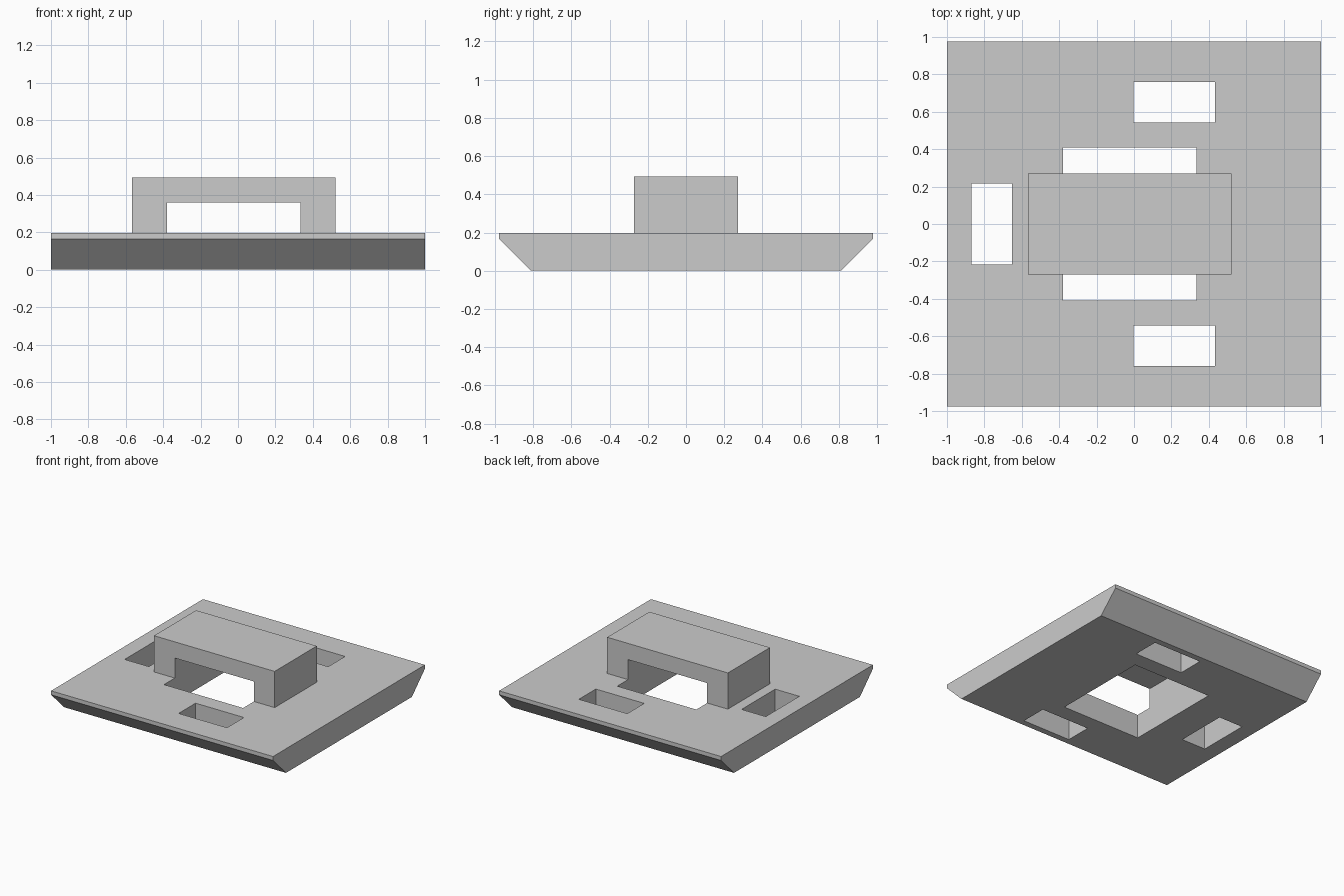
import bpy
import bmesh
from mathutils import Vector

cube = bpy.data.objects.get("Cube")
if cube:
    bpy.data.objects.remove(cube, do_unlink=True)

grey = bpy.data.materials.new("plain grey")
grey.use_nodes = True
colour = (0.6, 0.6, 0.6, 1)
grey.diffuse_color = colour
grey.node_tree.nodes["Principled BSDF"].inputs["Base Color"].default_value = colour


def extrude_profile(name, points, depth):
    """Turn a closed outline into a solid by sweeping it along depth."""
    bm = bmesh.new()
    face = bm.faces.new([bm.verts.new(p) for p in points])
    swept = bmesh.ops.extrude_face_region(bm, geom=[face])["geom"]
    verts = [v for v in swept if isinstance(v, bmesh.types.BMVert)]
    bmesh.ops.translate(bm, verts=verts, vec=Vector(depth))
    bmesh.ops.recalc_face_normals(bm, faces=bm.faces)
    mesh = bpy.data.meshes.new(name)
    bm.to_mesh(mesh)
    bm.free()
    mesh.materials.append(grey)
    obj = bpy.data.objects.new(name, mesh)
    bpy.context.collection.objects.link(obj)
    return obj


def cut_slot(target, x0, x1, y0, y1):
    """Cut a rectangular slot right through the plate."""
    corners = [(x0, y0, -0.1), (x1, y0, -0.1), (x1, y1, -0.1), (x0, y1, -0.1)]
    cutter = extrude_profile("slot_cutter", corners, (0, 0, 0.5))
    cutter.hide_render = True
    mod = target.modifiers.new("slot", "BOOLEAN")
    mod.operation = "DIFFERENCE"
    mod.solver = "EXACT"
    mod.object = cutter
    bpy.context.view_layer.objects.active = target
    bpy.ops.object.modifier_apply(modifier=mod.name)
    bpy.data.objects.remove(cutter, do_unlink=True)


# Base plate with bevelled front and back undersides
TOP = 0.197
half = [(0.81, 0), (0.977, 0.165), (0.977, TOP)]
outline = half + [(-y, z) for y, z in reversed(half)]
base = extrude_profile("base_plate", [(-1, y, z) for y, z in outline], (2, 0, 0))

# Central opening, side slot and the front and back slots
INNER_L, INNER_R = -0.38, 0.333
cut_slot(base, INNER_L, INNER_R, -0.41, 0.41)
cut_slot(base, -0.87, -0.652, -0.216, 0.216)
for y0, y1 in ((-0.76, -0.542), (0.542, 0.76)):
    cut_slot(base, -0.003, 0.433, y0, y1)

# Bridge spanning the central opening
arch = [(-0.567, TOP), (-0.567, 0.492), (0.52, 0.492), (0.52, TOP),
        (INNER_R, TOP), (INNER_R, 0.36), (INNER_L, 0.36), (INNER_L, TOP)]
extrude_profile("bridge", [(x, -0.271, z) for x, z in arch], (0, 0.542, 0))
